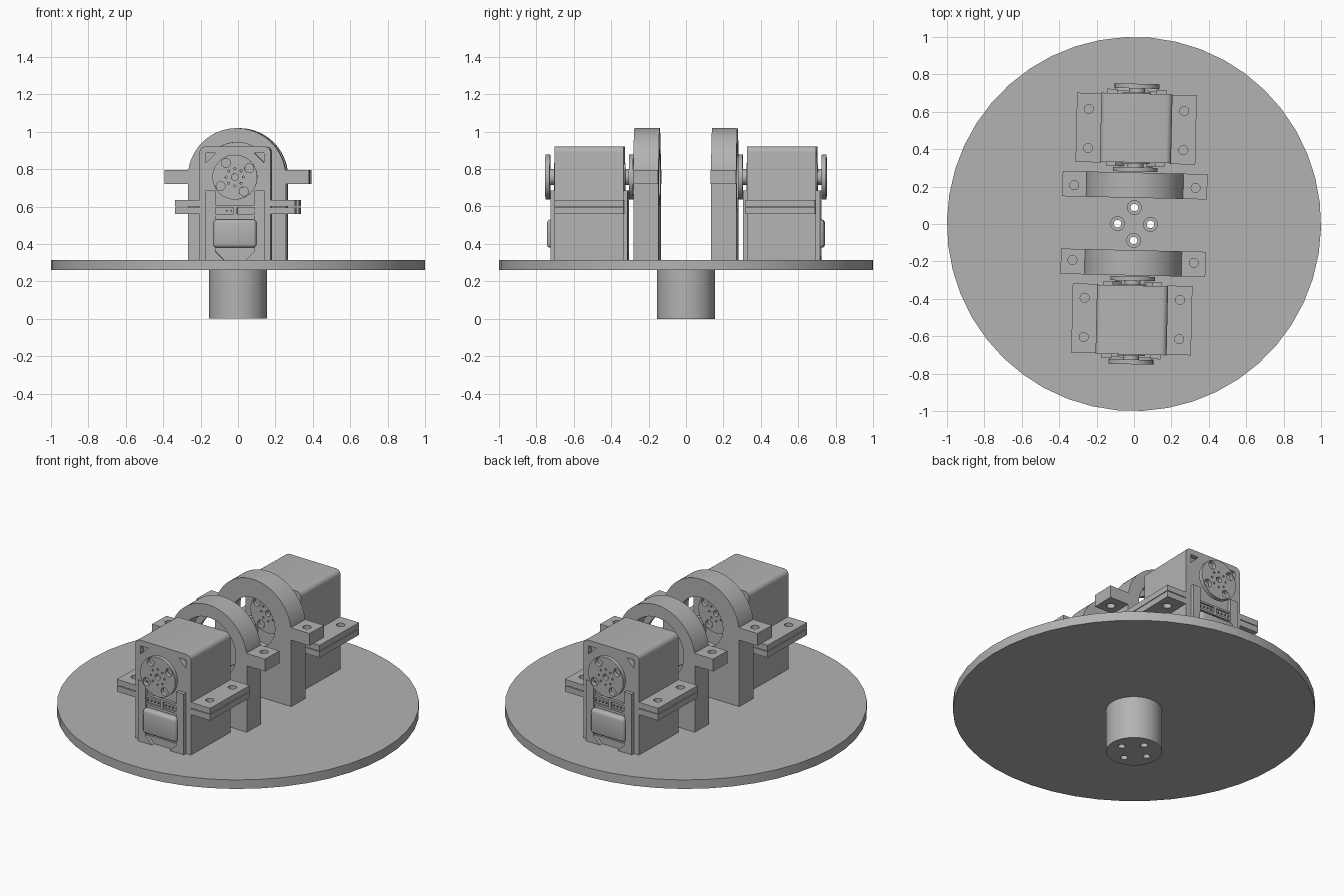
import bpy, math
from mathutils import Matrix

if "Cube" in bpy.data.objects:
    bpy.data.objects.remove(bpy.data.objects["Cube"], do_unlink=True)

grey = bpy.data.materials.new("plain grey")
grey.use_nodes = True
GREY = (0.45, 0.45, 0.45, 1)
grey.diffuse_color = GREY
grey.node_tree.nodes["Principled BSDF"].inputs["Base Color"].default_value = GREY


def prism(name, pts, y0, y1):
    """Extrude an x-z outline along y."""
    n = len(pts)
    verts = [(x, y, z) for y in (y0, y1) for x, z in pts]
    faces = [tuple(range(n)), tuple(range(2 * n - 1, n - 1, -1))]
    faces += [(i, i + n, (i + 1) % n + n, (i + 1) % n) for i in range(n)]
    mesh = bpy.data.meshes.new(name)
    mesh.from_pydata(verts, [], faces)
    mesh.materials.append(grey)
    obj = bpy.data.objects.new(name, mesh)
    bpy.context.collection.objects.link(obj)
    return obj


def box(name, x0, x1, y0, y1, z0, z1):
    return prism(name, [(x0, z0), (x1, z0), (x1, z1), (x0, z1)], y0, y1)


def arc(cx, cz, r, a0, a1, n):
    angles = [math.radians(a0 + (a1 - a0) * i / n) for i in range(n + 1)]
    return [(cx + r * math.cos(a), cz + r * math.sin(a)) for a in angles]


def rod_y(name, x, z, r, y0, y1, n=32):
    return prism(name, arc(x, z, r, 0, 360, n)[:-1], y0, y1)


def rod_z(name, x, y, r, z0, z1, n=24):
    obj = rod_y(name, 0, 0, r, z0, z1, n)
    obj.data.transform(Matrix.Translation((x, y, 0)) @ Matrix.Rotation(math.pi / 2, 4, 'X'))
    if z1 > z0:
        obj.data.flip_normals()
        obj.data.flip_normals()
    return obj


def activate(obj):
    bpy.ops.object.select_all(action='DESELECT')
    obj.select_set(True)
    bpy.context.view_layer.objects.active = obj


def combine(obj, tools, operation):
    """Boolean each tool into the part, then discard the tool."""
    activate(obj)
    for tool in tools:
        tool.hide_render = True
        mod = obj.modifiers.new("boolean", 'BOOLEAN')
        mod.operation, mod.object, mod.solver = operation, tool, 'EXACT'
        bpy.ops.object.modifier_apply(modifier=mod.name)
        bpy.data.objects.remove(tool, do_unlink=True)
    return obj


def bevel(obj, width):
    activate(obj)
    mod = obj.modifiers.new("bevel", 'BEVEL')
    mod.width, mod.segments = width, 3
    bpy.ops.object.modifier_apply(modifier=mod.name)
    return obj


DECK = 0.315      # top of the base disc
AXIS = 0.757      # height of the turning axis
half = []         # parts repeated at the back
whole = []        # central parts

# Base disc and mounting shaft, with four counterbored holes
disc = rod_z("base_disc", 0, 0, 1.0, 0.26, DECK, 46)
shaft = rod_z("mounting_shaft", 0, 0, 0.155, 0, 0.26, 48)
spots = [(0.088 * math.cos(k * math.pi / 2), 0.088 * math.sin(k * math.pi / 2)) for k in range(4)]
combine(disc, [rod_z("cut", x, y, 0.037, 0.2, 0.4) for x, y in spots], 'DIFFERENCE')
combine(shaft, [rod_z("cut", x, y, 0.02, -0.1, 0.4) for x, y in spots], 'DIFFERENCE')
whole += [disc, shaft]

# Bearing bracket: arch with side ears, stepped bore and screw holes
R = 0.262
outline = [(-R, DECK), (R, DECK), (R, 0.72), (0.387, 0.72), (0.387, 0.795), (R - 0.003, 0.795)]
outline += arc(0, AXIS, R, 9, 171, 36)
outline += [(-R + 0.003, 0.795), (-0.387, 0.795), (-0.387, 0.72), (-R, 0.72)]
bracket = prism("bearing_bracket", outline, -0.275, -0.14)
cuts = [rod_y("cut", 0, AXIS, 0.186, -0.3, -0.165, 48), rod_y("cut", 0, AXIS, 0.15, -0.2, -0.1, 48)]
cuts += [rod_z("cut", s * 0.325, -0.2, 0.024, 0.6, 0.9) for s in (-1, 1)]
half.append(combine(bracket, cuts, 'DIFFERENCE'))

# Motor case with rounded shoulders and recessed corner triangles
W, TOP, C = 0.19, 0.92, 0.03
case_outline = [(-W, DECK), (W, DECK)]
case_outline += arc(W - C, TOP - C, C, 0, 90, 5) + arc(C - W, TOP - C, C, 90, 180, 5)
case = prism("motor_case", case_outline, -0.698, -0.329)
corners = []
for s in (-1, 1):
    corners.append(prism("cut", [(s * 0.155, 0.885), (s * 0.105, 0.885), (s * 0.155, 0.835)][::s], -0.75, -0.67))
half.append(combine(case, corners, 'DIFFERENCE'))

# Two stacked mounting flanges on each side of the case
for s in (-1, 1):
    for name, z0, z1 in (("upper_flange", 0.6, 0.635), ("lower_flange", 0.56, 0.596)):
        x0, x1 = sorted((s * 0.185, s * 0.32))
        flange = box(name, x0, x1, -0.695, -0.325, z0, z1)
        holes = [rod_z("cut", s * 0.255, y, 0.024, 0.5, 0.7) for y in (-0.4, -0.61)]
        half.append(combine(flange, holes, 'DIFFERENCE'))

# Upright rails on both ends of the case, joined by a foot
for name, y0, y1 in (("outer_rail", -0.72, -0.69), ("inner_rail", -0.335, -0.308)):
    for s in (-1, 1):
        x0, x1 = sorted((s * 0.105, s * 0.157))
        half.append(box(name, x0, x1, y0, y1, DECK, 0.685))
        half.append(prism(name + "_gusset", [(s * 0.105, DECK), (s * 0.06, DECK), (s * 0.105, 0.36)][::-s], y0, y1))

# Cable socket with a row of pin slots, and the domed cover beneath it
socket = box("cable_socket", -0.122, 0.128, -0.714, -0.69, 0.548, 0.607)
slots = [box("cut", x, x + 0.105, -0.75, -0.705, 0.56, 0.595) for x in (-0.112, 0.012)]
half.append(combine(socket, slots, 'DIFFERENCE'))
for x in (-0.112, 0.012):
    for k in range(4):
        px = x + 0.016 + k * 0.024
        half.append(box("socket_pin", px - 0.004, px + 0.004, -0.713, -0.703, 0.573, 0.582))
half.append(box("cover_plate", -0.105, 0.105, -0.706, -0.69, 0.36, 0.548))
half.append(bevel(box("domed_cover", -0.115, 0.115, -0.74, -0.67, 0.38, 0.53), 0.018))

# Turning horns on both ends, each with four holes and a centre screw
for name, y0, y1, hub0, hub1 in (("outer_horn", -0.75, -0.725, -0.726, -0.69),
                                 ("inner_horn", -0.303, -0.28, -0.335, -0.302)):
    horn = rod_y(name, 0, AXIS, 0.12, y0, y1, 40)
    cuts = [rod_y("cut", x, z, 0.024, y0 - 0.05, y1 + 0.05, 20) for x, z in arc(0, AXIS, 0.09, 32, 302, 3)]
    cuts.append(rod_y("cut", 0, AXIS, 0.018, y0 - 0.05, y1 + 0.05, 16))
    cuts += [rod_y("cut", x, z, 0.006, y0 - 0.05, y1 + 0.05, 8) for x, z in arc(0, AXIS, 0.047, 0, 315, 7)]
    half.append(combine(horn, cuts, 'DIFFERENCE'))
    half.append(rod_y(name + "_hub", 0, AXIS, 0.043, hub0, hub1))
    half.append(rod_y(name + "_collar", 0, AXIS, 0.075, hub0 + 0.022, hub1 - 0.008)
                if name == "outer_horn" else
                rod_y(name + "_collar", 0, AXIS, 0.075, hub0, hub0 + 0.012))

# Smooth curved surfaces, turn the assembly slightly, and repeat the half behind
TURN = math.radians(-1.3)
for obj in whole + half:
    activate(obj)
    bpy.ops.object.mode_set(mode='EDIT')
    bpy.ops.mesh.select_all(action='SELECT')
    bpy.ops.mesh.normals_make_consistent(inside=False)
    bpy.ops.object.mode_set(mode='OBJECT')
    bpy.ops.object.shade_smooth_by_angle(angle=math.radians(30))
    obj.matrix_world = Matrix.Rotation(TURN, 4, 'Z')
for obj in half:
    name = obj.name
    obj.name = "front_" + name
    twin = obj.copy()
    twin.name = "back_" + name
    bpy.context.collection.objects.link(twin)
    twin.matrix_world = Matrix.Rotation(TURN + math.pi, 4, 'Z')
